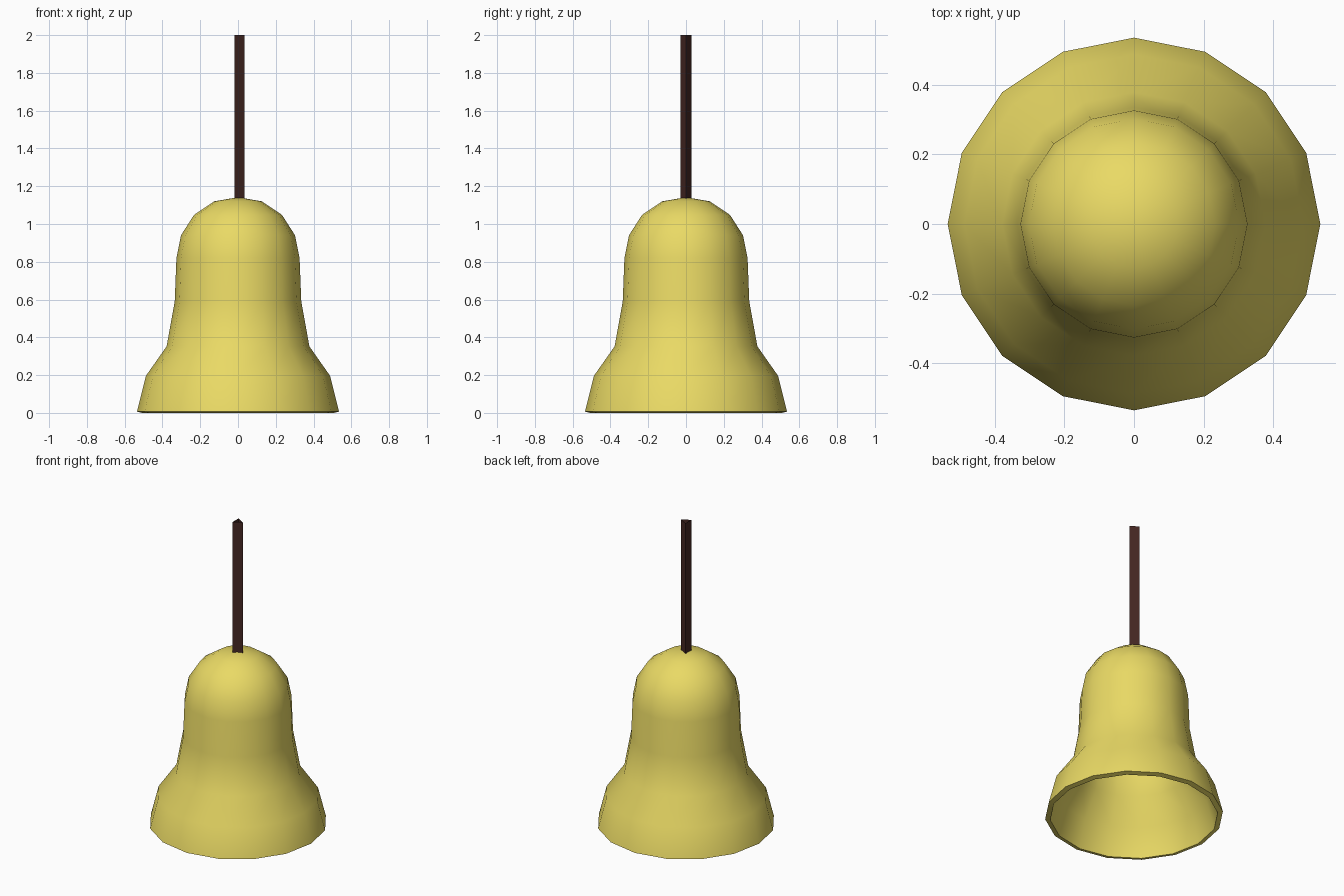
import bpy, bmesh, math

if "Cube" in bpy.data.objects:
    bpy.data.objects.remove(bpy.data.objects["Cube"])


def make_object(name, bm, color):
    mesh = bpy.data.meshes.new(name)
    bmesh.ops.recalc_face_normals(bm, faces=bm.faces)
    bm.to_mesh(mesh)
    bm.free()
    mat = bpy.data.materials.new(name + "_material")
    mat.diffuse_color = color
    mat.use_nodes = True
    mat.node_tree.nodes["Principled BSDF"].inputs["Base Color"].default_value = mat.diffuse_color
    mesh.materials.append(mat)
    ob = bpy.data.objects.new(name, mesh)
    bpy.context.collection.objects.link(ob)
    bpy.ops.object.select_all(action='DESELECT')
    ob.select_set(True)
    bpy.context.view_layer.objects.active = ob
    return ob


def lathe(profile, sides):
    # Revolve (radius, height) points about z; the rings stay open at the rim
    bm = bmesh.new()
    verts = [bm.verts.new((r, 0, z)) for r, z in profile]
    edges = [bm.edges.new(pair) for pair in zip(verts, verts[1:])]
    bmesh.ops.spin(bm, geom=verts + edges, cent=(0, 0, 0), axis=(0, 0, 1),
                   angle=math.tau, steps=sides, use_duplicate=False)
    bmesh.ops.remove_doubles(bm, verts=bm.verts, dist=0.0005)
    return bm


# Bell: flared 16-sided shell, open below, with a thick wall
bell_profile = [(0.535, 0.007), (0.487, 0.197), (0.378, 0.352), (0.335, 0.59),
                (0.326, 0.82), (0.302, 0.94), (0.233, 1.048), (0.126, 1.12),
                (0, 1.142)]
bell_mesh = lathe(bell_profile, 16)
bell = make_object("bell", bell_mesh, (0.82, 0.70, 0.13, 1))
# make sure the shell faces outward before thickening inward
face = bell.data.polygons[0]
if face.normal.x * face.center.x + face.normal.y * face.center.y < 0:
    bell.data.flip_normals()
wall = bell.modifiers.new("wall", 'SOLIDIFY')
wall.thickness = 0.032
wall.offset = -1
bpy.ops.object.modifier_apply(modifier=wall.name)
bpy.ops.object.shade_smooth_by_angle(angle=math.radians(45))

# Cord: open three-sided tube rising from the crown
cord_mesh = lathe([(0.035, 1.12), (0.035, 2.0)], 3)
cord = make_object("hanging_cord", cord_mesh, (0.06, 0.021, 0.017, 1))
face = cord.data.polygons[0]
if face.normal.x * face.center.x + face.normal.y * face.center.y < 0:
    cord.data.flip_normals()
